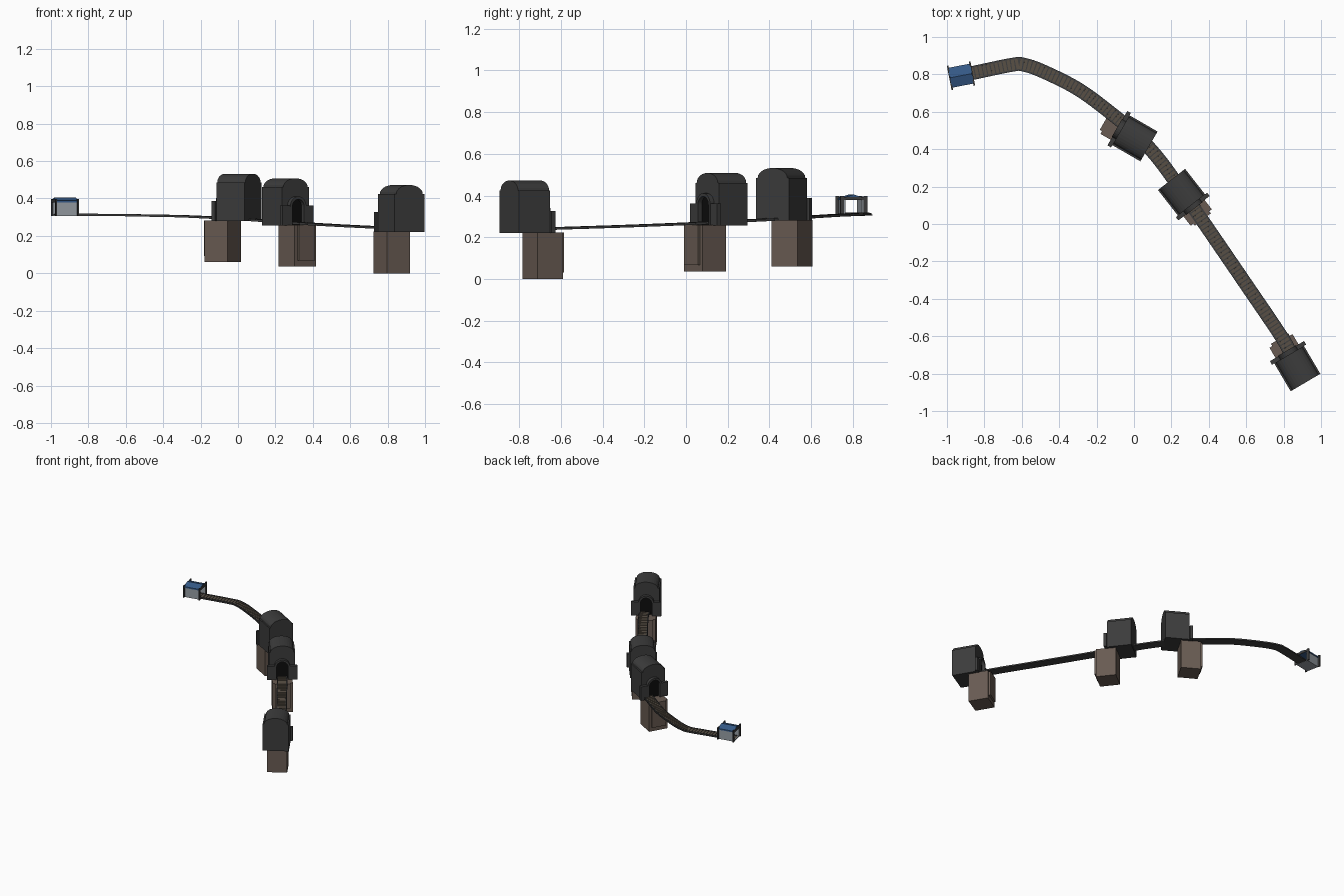
import bpy, bmesh, math
from mathutils import Vector, Matrix

if "Cube" in bpy.data.objects:
    bpy.data.objects.remove(bpy.data.objects["Cube"])

def material(name, rgb):
    m = bpy.data.materials.new(name)
    m.diffuse_color = (*rgb, 1)
    m.use_nodes = True
    m.node_tree.nodes["Principled BSDF"].inputs["Base Color"].default_value = m.diffuse_color
    return m

DARK = material("dark_stone", (0.045, 0.045, 0.045))
BLACK = material("tunnel_dark", (0.004, 0.004, 0.004))
BROWN = material("brown_brick", (0.14, 0.105, 0.085))
WOOD = material("sleeper_wood", (0.10, 0.08, 0.06))
STEEL = material("rail_steel", (0.05, 0.05, 0.05))
BLUE = material("blue_roof", (0.035, 0.10, 0.24))
GREY = material("station_wall", (0.30, 0.33, 0.36))

def finish(name, bm, mat, matrix=Matrix()):
    bmesh.ops.recalc_face_normals(bm, faces=bm.faces)
    me = bpy.data.meshes.new(name)
    bm.to_mesh(me)
    bm.free()
    me.materials.append(mat)
    ob = bpy.data.objects.new(name, me)
    ob.matrix_world = matrix
    bpy.context.collection.objects.link(ob)
    return ob

def add_box(bm, lo, hi, matrix=Matrix()):
    lo, hi = Vector(lo), Vector(hi)
    s = hi - lo
    m = matrix @ Matrix.Translation((lo + hi) / 2) @ Matrix.Diagonal((*s, 1))
    bmesh.ops.create_cube(bm, size=1, matrix=m)

def box(name, lo, hi, mat, matrix):
    bm = bmesh.new()
    add_box(bm, lo, hi)
    return finish(name, bm, mat, matrix)

def prism(name, profile, x0, x1, mat, matrix):
    """Extrude a (y, z) profile along local x."""
    bm = bmesh.new()
    f = bm.faces.new([bm.verts.new((x0, y, z)) for y, z in profile])
    r = bmesh.ops.extrude_face_region(bm, geom=[f])
    vs = [v for v in r["geom"] if isinstance(v, bmesh.types.BMVert)]
    bmesh.ops.translate(bm, verts=vs, vec=(x1 - x0, 0, 0))
    return finish(name, bm, mat, matrix)

def arc(rx, rz, zc, n):
    return [(rx * math.cos(math.pi * i / n), zc + rz * math.sin(math.pi * i / n)) for i in range(n + 1)]

def frame_at(x, y, z, deg):
    return Matrix.Translation((x, y, z)) @ Matrix.Rotation(math.radians(deg), 4, 'Z')

# Tunnels: local +x points out of the portal
def tunnel(tag, x, y, base, deg):
    m = frame_at(x, y, base, deg)
    W, L = 0.092, 0.0865
    body = [(-W, 0), (W, 0), (W, 0.205)] + arc(0.082, 0.047, 0.205, 14) + [(-W, 0.205)]
    prism(f"tunnel_body_{tag}", body, -L, L, DARK, m)
    # portal wings around an arched ring
    inner = arc(0.04, 0.04, 0.10, 12)
    for side in (-1, 1):
        box(f"portal_wing_{tag}", (L, min(side * 0.106, side * 0.05), 0),
            (L + 0.022, max(side * 0.106, side * 0.05), 0.107), DARK, m)
    outer = arc(0.055, 0.055, 0.10, 12)
    ring = [(0.055, 0)] + outer + [(-0.055, 0), (-0.04, 0)] + inner[::-1] + [(0.04, 0)]
    prism(f"portal_arch_{tag}", ring, L, L + 0.025, DARK, m)
    prism(f"tunnel_mouth_{tag}", [(0.04, 0)] + inner + [(-0.04, 0)], L - 0.01, L + 0.002, BLACK, m)
    # brick pier below the portal, with a thin buttress panel
    p, h = 0.0715, 0.22
    box(f"pier_{tag}", (0.1 - p, -p, -h), (0.1 + p, p, 0.003), BROWN, m)
    box(f"pier_panel_{tag}", (0.1 + p, -0.054, 0.032 - h), (0.1 + p + 0.014, 0.054, 0.003), BROWN, m)

tunnel("upper", 0.005, 0.458, 0.28, 150)
tunnel("middle", 0.254, 0.170, 0.256, -52)
tunnel("lower", 0.873, -0.773, 0.22, 120.5)

# Track path
PTS = [Vector(p) for p in [
    (-0.97, 0.785, 0.312), (-0.86, 0.808, 0.312), (-0.72, 0.838, 0.311), (-0.64, 0.853, 0.310),
    (-0.60, 0.854, 0.310), (-0.50, 0.822, 0.308), (-0.30, 0.722, 0.304), (-0.12, 0.59, 0.296),
    (0.01, 0.48, 0.289), (0.13, 0.35, 0.281), (0.25, 0.185, 0.273), (0.37, 0.012, 0.264),
    (0.58, -0.295, 0.252), (0.79, -0.605, 0.242), (0.85, -0.72, 0.238)]]

def spline(pts, n=8):
    q = [2 * pts[0] - pts[1]] + pts + [2 * pts[-1] - pts[-2]]
    out = []
    for a, b, c, d in zip(q, q[1:], q[2:], q[3:]):
        for i in range(n):
            t = i / n
            out.append(0.5 * (2 * b + (c - a) * t + (2 * a - 5 * b + 4 * c - d) * t * t
                              + (3 * b - a - 3 * c + d) * t ** 3))
    return out + [pts[-1]]

PATH = spline(PTS)

def tangent(i):
    return (PATH[min(i + 1, len(PATH) - 1)] - PATH[max(i - 1, 0)]).normalized()

def sweep(name, y0, y1, z0, z1, mat):
    bm = bmesh.new()
    rows = []
    for i, p in enumerate(PATH):
        t = tangent(i)
        side = Vector((-t.y, t.x, 0)).normalized()
        rows.append([bm.verts.new(p + side * y + Vector((0, 0, z)))
                     for y, z in ((y0, z0), (y1, z0), (y1, z1), (y0, z1))])
    for a, b in zip(rows, rows[1:]):
        for k in range(4):
            bm.faces.new((a[k], a[(k + 1) % 4], b[(k + 1) % 4], b[k]))
    bm.faces.new(rows[0])
    bm.faces.new(rows[-1][::-1])
    finish(name, bm, mat)

sweep("track_bed", -0.037, 0.037, -0.005, 0.0, STEEL)
for s in (-1, 1):
    sweep("rail", s * 0.031 - 0.003, s * 0.031 + 0.003, 0.0, 0.007, STEEL)

# Sleepers at even spacing along the path
bm = bmesh.new()
gap, left = 0.022, 0.0
for a, b in zip(PATH, PATH[1:]):
    d = b - a
    while left < d.length:
        c = a + d.normalized() * left
        m = Matrix.Translation(c) @ d.to_track_quat('X', 'Z').to_matrix().to_4x4()
        add_box(bm, (-0.008, -0.028, 0), (0.008, 0.028, 0.004), m)
        left += gap
    left -= d.length
finish("sleepers", bm, WOOD)

# Station: open-ended shed with corner posts and a low blue roof
S = frame_at(-0.925, 0.793, 0.31, 11)
box("station_floor", (-0.06, -0.05, -0.004), (0.06, 0.05, 0.004), GREY, S)
for s in (-1, 1):
    y = sorted((s * 0.040, s * 0.050))
    box("station_wall", (-0.058, y[0], 0), (0.058, y[1], 0.07), GREY, S)
    x = sorted((s * 0.056, s * 0.064))
    box("station_lintel", (x[0], -0.055, 0.068), (x[1], 0.055, 0.084), DARK, S)
    for t in (-1, 1):
        py = sorted((t * 0.048, t * 0.066))
        box("station_post", (x[0], py[0], -0.004), (x[1], py[1], 0.088), DARK, S)
roof = [(-0.054, 0.068), (0.054, 0.068), (0.054, 0.078), (0, 0.095), (-0.054, 0.078)]
prism("station_roof", roof, -0.06, 0.06, BLUE, S)
